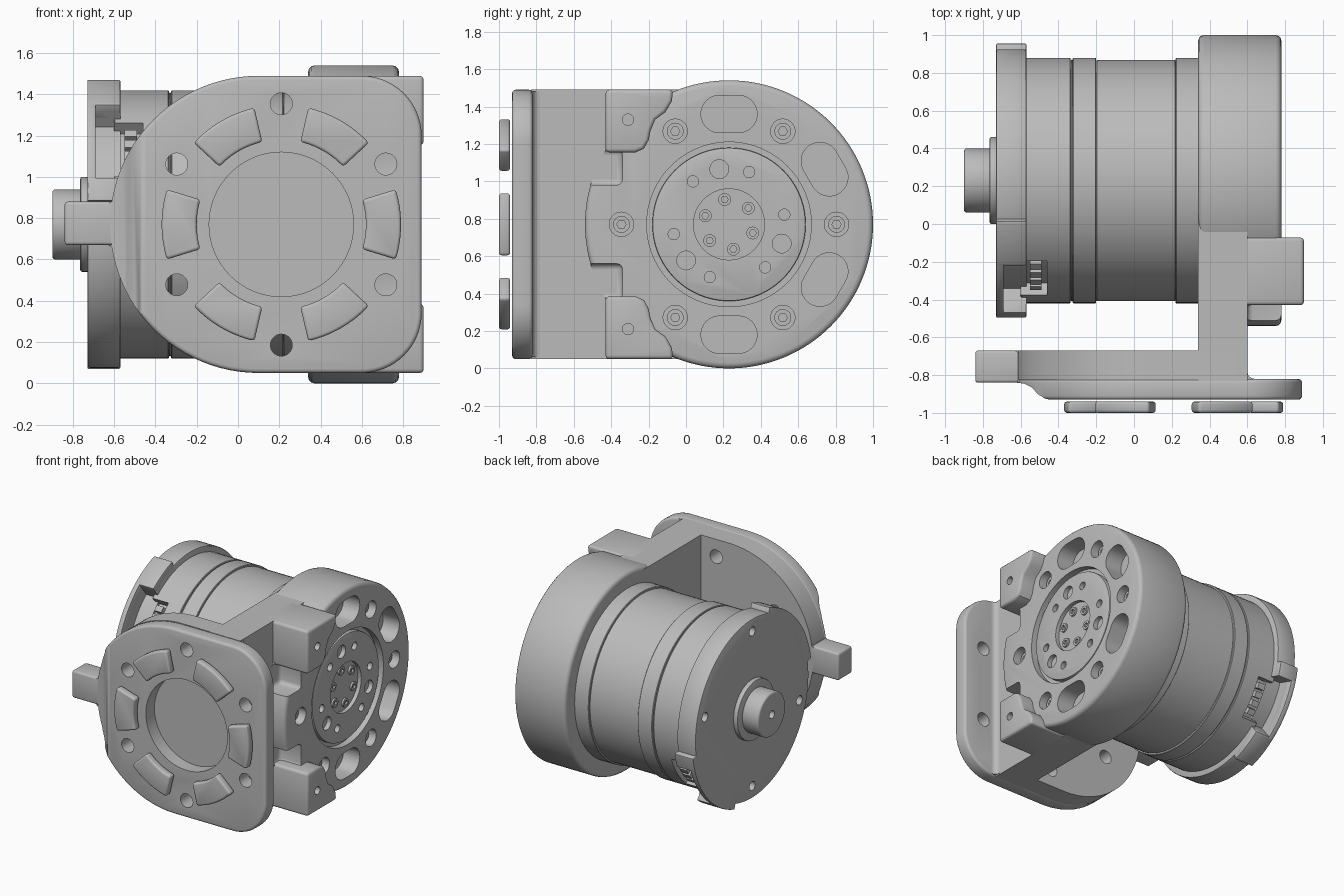
import bpy, bmesh
from math import sin, cos, radians, pi

if "Cube" in bpy.data.objects:
    bpy.data.objects.remove(bpy.data.objects["Cube"])

grey = bpy.data.materials.new("machined grey")
grey.use_nodes = True
grey.diffuse_color = (0.5, 0.5, 0.5, 1)
grey.node_tree.nodes["Principled BSDF"].inputs["Base Color"].default_value = grey.diffuse_color

CY, CZ = 0.23, 0.77      # motor axis, along x
PX, PZ = 0.21, 0.77      # mounting plate centre


def arc(u, v, r, a0, a1, n=16):
    angles = [radians(a0 + (a1 - a0) * i / n) for i in range(n + 1)]
    return [(u + r * cos(a), v + r * sin(a)) for a in angles]


def circle(u, v, r, n=32):
    return arc(u, v, r, 0, 360, n)[:-1]


def around(u, v, r, angle):
    return u + r * cos(radians(angle)), v + r * sin(radians(angle))


def sector(u, v, r0, r1, a0, a1):
    return arc(u, v, r1, a0, a1) + arc(u, v, r0, a1, a0)


def rect(u0, u1, v0, v1):
    return [(u0, v0), (u1, v0), (u1, v1), (u0, v1)]


def slot(u, v, angle, half, r):
    """Capsule outline whose long side follows the given angle."""
    end, start = around(u, v, half, angle), around(u, v, -half, angle)
    return arc(*end, r, angle - 90, angle + 90) + arc(*start, r, angle + 90, angle + 270)


def prism(name, axis, parts, bevel=0.0, segments=3):
    """Extrude each (outline, start, end) along an axis into one object."""
    place = {"x": lambda u, v, d: (d, u, v),
             "y": lambda u, v, d: (u, d, v),
             "z": lambda u, v, d: (u, v, d)}[axis]
    bm = bmesh.new()
    for outline, d0, d1 in parts:
        low = [bm.verts.new(place(u, v, d0)) for u, v in outline]
        high = [bm.verts.new(place(u, v, d1)) for u, v in outline]
        bm.faces.new(low)
        bm.faces.new(high[::-1])
        for i in range(len(low)):
            j = (i + 1) % len(low)
            bm.faces.new((low[j], low[i], high[i], high[j]))
    bmesh.ops.recalc_face_normals(bm, faces=bm.faces)
    mesh = bpy.data.meshes.new(name)
    bm.to_mesh(mesh)
    bm.free()
    mesh.materials.append(grey)
    obj = bpy.data.objects.new(name, mesh)
    bpy.context.collection.objects.link(obj)
    if bevel:
        mod = obj.modifiers.new("rounded edges", "BEVEL")
        mod.width, mod.segments = bevel, segments
        mod.limit_method, mod.angle_limit = "ANGLE", radians(40)
    return obj


def finish(obj, cutters=()):
    """Apply the cuts and smooth the curved faces."""
    for cutter in cutters:
        cutter.hide_render = True
        mod = obj.modifiers.new("cut", "BOOLEAN")
        mod.operation, mod.solver, mod.object = "DIFFERENCE", "EXACT", cutter
    bpy.ops.object.select_all(action="DESELECT")
    obj.select_set(True)
    bpy.context.view_layer.objects.active = obj
    for mod in list(obj.modifiers):
        bpy.ops.object.modifier_apply(modifier=mod.name)
    bpy.ops.object.shade_smooth_by_angle(angle=radians(35))
    for cutter in cutters:
        bpy.data.objects.remove(cutter)


def bolt_holes():
    spots = [around(PX, PZ, 0.585, 30 + 60 * i) for i in range(6)]
    return prism("hole_cutter", "y", [(circle(u, v, 0.053), -1.1, -0.5) for u, v in spots])


# Mounting plate: wide front layer with a recess, scooped beside the tab
rim = arc(0.1, 0.77, 0.72, 90, 270, 48)
corners = arc(0.6, 0.34, 0.29, -90, 0) + arc(0.6, 1.2, 0.29, 0, 90)
front = prism("plate_front", "y", [(rim + corners, -0.93, -0.82)], 0.02)
scoop = [(-1, -1), (-0.42, -1), (-0.42, -0.935), (-0.47, -0.925), (-0.51, -0.9),
         (-0.54, -0.865), (-0.58, -0.845), (-0.63, -0.84), (-1, -0.84)]
finish(front, [bolt_holes(),
               prism("recess_cutter", "y", [(circle(PX, PZ, 0.35, 64), -1, -0.7)]),
               prism("scoop_cutter", "z", [(scoop, -0.5, 2)])])

back = prism("plate_back", "y", [(rim + [(0.6, 0.05), (0.6, 1.49)], -0.825, -0.67)])
finish(back, [bolt_holes()])
finish(prism("plate_tab", "y", [(rect(-0.84, -0.5, 0.67, 0.88), -0.84, -0.67)], 0.015))
for side in (-1, 1):
    flare = [(-0.63, PZ + side * 0.1), (-0.6, PZ + side * 0.12),
             (-0.57, PZ + side * 0.23), (-0.5, PZ + side * 0.23), (-0.5, PZ + side * 0.1)]
    finish(prism("tab_flare", "y", [(flare, -0.84, -0.67)]))

# Six raised pads on the plate
for i in range(6):
    pad = prism("plate_pad", "y", [(sector(PX, PZ, 0.41, 0.58, 60 * i - 17, 60 * i + 17), -0.94, -1.0)], 0.025)
    finish(pad)

# Side arm joining the plate to the housing
finish(prism("side_arm", "x", [(rect(-0.83, 0.05, 0.05, 1.49), 0.34, 0.6)]))
fillet = [(0.59, -0.83)] + arc(0.64, -0.78, 0.04, 270, 180, 6) + [(0.59, -0.78)]
finish(prism("arm_fillet", "z", [(fillet, 0.06, 1.48)]))

# Round housing with slots, counterbores and a central seat
housing = prism("housing", "x", [(circle(CY, CZ, 0.77, 128), 0.34, 0.78)], 0.03)
pockets = [(rect(-0.8, -0.34, 0.98, 1.17), 0.6, 1), (rect(-0.8, -0.34, 0.37, 0.56), 0.6, 1)]
slots = [(slot(*around(CY, CZ, 0.59, a), a + 90, 0.05, 0.1), 0.64, 1) for a in (90, 30, -30, -90)]
bores = [(circle(*around(CY, CZ, 0.575, 60 * i), 0.065), 0.7, 1) for i in range(6)]
finish(housing, [prism("pocket_cutter", "x", pockets, 0.03),
                 prism("slot_cutter", "x", slots + bores),
                 prism("seat_cutter", "x", [(circle(CY, CZ, 0.44, 96), 0.73, 1)])])


def socket_screws(name, radius, bolt_radius, start, x0, x1):
    spots = [around(CY, CZ, radius, start + 60 * i) for i in range(6)]
    screws = prism(name, "x", [(circle(u, v, bolt_radius, 24), x0, x1) for u, v in spots])
    sockets = prism("socket_cutter", "x", [(circle(u, v, bolt_radius * 0.55, 6), x1 - 0.02, 1) for u, v in spots])
    finish(screws, [sockets])


socket_screws("housing_screws", 0.575, 0.045, 0, 0.66, 0.73)

# Output flange with a sunken hub
flange = prism("output_flange", "x", [(circle(CY, CZ, 0.41, 96), 0.7, 0.765)], 0.008, 2)
holes = [(circle(*around(CY, CZ, 0.3, a), 0.05), 0.72, 1) for a in (100, 220, 340)]
holes += [(circle(*around(CY, CZ, 0.3, a), 0.03), 0.72, 1) for a in (69, 10, 310, 250, 190, 130)]
finish(flange, [prism("flange_cutter", "x", holes + [(circle(CY, CZ, 0.19, 48), 0.735, 1)])])
socket_screws("hub_screws", 0.135, 0.034, 40, 0.72, 0.75)

# Corner lugs beside the housing
for side in (-1, 1):
    lug = [(-0.43, 0.72), (-0.07, 0.72), (-0.075, 0.66), (-0.11, 0.6), (-0.165, 0.56),
           (-0.19, 0.5), (-0.2, 0.45), (-0.225, 0.405), (-0.27, 0.385), (-0.43, 0.385)]
    block = prism("corner_lug", "x", [([(y, CZ + side * z) for y, z in lug], 0.5, 0.9)], 0.02)
    finish(block, [prism("lug_cutter", "x", [(circle(-0.31, CZ + side * 0.56, 0.03), 0.8, 1)])])

# Motor body in stepped bands, with two opposite connector pockets
bands = [(-0.6, -0.335, 0.65), (-0.335, -0.325, 0.64), (-0.325, -0.2, 0.65),
         (-0.2, 0.22, 0.638), (0.22, 0.36, 0.65)]
for x0, x1, r in bands:
    band = prism("motor_band", "x", [(circle(CY, CZ, r, 96), x0, x1)], 0.004, 1)
    cuts = []
    if x0 == -0.6:
        cuts = [prism("port_cutter", "x",
                      [(sector(CY, CZ, 0.58, 0.9, a - 14, a + 14), -0.7, -0.46) for a in (145, 325)])]
    finish(band, cuts)

# End cap with windows, screw holes and clip frames
cap = prism("end_cap", "x", [(circle(CY, CZ, 0.695, 128), -0.73, -0.57)], 0.01, 2)
windows = [(sector(CY, CZ, 0.6, 0.9, a - 17, a + 17), -0.69, -0.4) for a in (145, 325)]
cap_holes = [(circle(*around(CY, CZ, 0.6, a), 0.035, 20), -1, -0.68) for a in (15, 90, 195, 270)]
finish(cap, [prism("window_cutter", "x", windows + cap_holes)])
for a in (145, 325):
    finish(prism("clip_frame", "x", [(sector(CY, CZ, 0.66, 0.735, a - 38, a + 26), -0.73, -0.69)], 0.006, 2))
    for start, end in ((a - 38, a - 17), (a + 17, a + 26)):
        finish(prism("clip_end", "x", [(sector(CY, CZ, 0.65, 0.735, start, end), -0.73, -0.57)], 0.008, 2))
    pins = [(sector(CY, CZ, 0.56, 0.635, a + k - 2, a + k + 2), -0.55, -0.49) for k in (-9, -3, 3, 9)]
    finish(prism("connector_pins", "x", pins))

# Rear boss and shaft
finish(prism("rear_boss", "x", [(circle(CY, CZ, 0.23, 64), -0.765, -0.72)], 0.01, 2))
shaft = prism("rear_shaft", "x", [(circle(CY, CZ, 0.17, 64), -0.9, -0.75)], 0.015)
finish(shaft, [prism("shaft_cutter", "x", [(circle(CY, CZ, 0.03), -1, -0.85)])])
